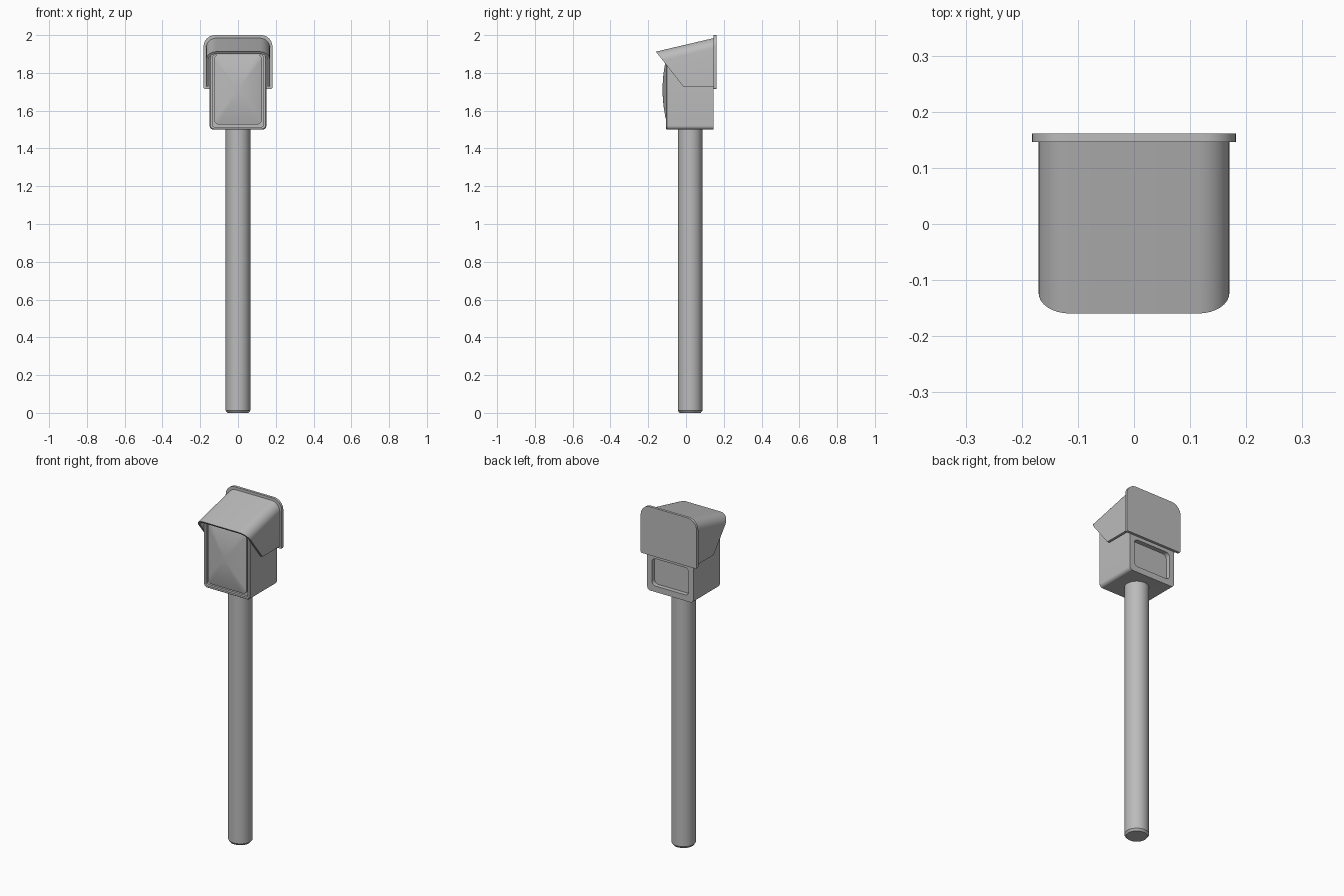
import bpy, bmesh
from math import sin, cos, pi, radians

if "Cube" in bpy.data.objects:
    bpy.data.objects.remove(bpy.data.objects["Cube"], do_unlink=True)

grey = bpy.data.materials.new("plain grey")
grey.use_nodes = True
grey.diffuse_color = (0.5, 0.5, 0.5, 1)
grey.node_tree.nodes["Principled BSDF"].inputs["Base Color"].default_value = (0.5, 0.5, 0.5, 1)


def arc(cx, cz, r, start, n=8):
    """Quarter circle of (x, z) points."""
    return [(cx + r * cos(start + i * pi / 2 / n), cz + r * sin(start + i * pi / 2 / n))
            for i in range(n + 1)]


def rounded(w, z0, z1, r_top, r_bot):
    """Closed rounded rectangle, half width w, as (x, z) points."""
    return (arc(w - r_top, z1 - r_top, r_top, 0)
            + arc(-w + r_top, z1 - r_top, r_top, pi / 2)
            + arc(-w + r_bot, z0 + r_bot, r_bot, pi)
            + arc(w - r_bot, z0 + r_bot, r_bot, 3 * pi / 2))


def at_y(outline, y):
    return [(x, y, z) for x, z in outline]


def loft(name, rings, tube=True):
    """Skin closed rings with end caps, or open strips wrapped into a shell."""
    bm = bmesh.new()
    rows = [[bm.verts.new(p) for p in ring] for ring in rings]
    n = len(rows[0])
    pairs = list(zip(rows, rows[1:]))
    if not tube:
        pairs.append((rows[-1], rows[0]))
    for a, b in pairs:
        for i in range(n if tube else n - 1):
            j = (i + 1) % n
            bm.faces.new((a[i], a[j], b[j], b[i]))
    if tube:
        bm.faces.new(rows[0])
        bm.faces.new(rows[-1])
    else:
        bm.faces.new([r[0] for r in rows])
        bm.faces.new([r[-1] for r in rows])
    bmesh.ops.recalc_face_normals(bm, faces=bm.faces)
    mesh = bpy.data.meshes.new(name)
    bm.to_mesh(mesh)
    bm.free()
    mesh.materials.append(grey)
    ob = bpy.data.objects.new(name, mesh)
    bpy.context.collection.objects.link(ob)
    bpy.ops.object.select_all(action='DESELECT')
    ob.select_set(True)
    bpy.context.view_layer.objects.active = ob
    bpy.ops.object.shade_smooth_by_angle(angle=radians(30))
    return ob


# Post: round column with a small chamfer at the foot
def circle(r, z, n=40):
    return [(r * cos(2 * pi * i / n), 0.022 + r * sin(2 * pi * i / n), z) for i in range(n)]

loft("post", [circle(0.056, 0), circle(0.065, 0.012), circle(0.065, 1.51)])

# Housing: raised rim round the front, sunken pocket in the back
def box(inset):
    return rounded(0.15 - inset, 1.5 + inset, 1.908 - inset, 0.03 - inset, 0.02 - inset / 2)

pocket = rounded(0.12, 1.535, 1.695, 0.025, 0.025)
loft("housing", [at_y(box(0.014), -0.09), at_y(box(0.014), -0.105), at_y(box(0.004), -0.105),
                 at_y(box(0), -0.1), at_y(box(0), 0.146),
                 at_y(pocket, 0.146), at_y(pocket, 0.12)])

# Screen: gently domed front panel
mid_z = 1.712
screen = rounded(0.126, 1.527, 1.897, 0.025, 0.025)
steps = 10
dome = [at_y(screen, -0.088)]
for k in range(steps):
    s = 1 - k / steps
    dome.append([(x * s, -0.1 - 0.024 * (1 - s * s), mid_z + (z - mid_z) * s) for x, z in screen])
loft("screen", dome)

# Hood: thin arched shell, sloping top, front edge cut back diagonally
SLOPE, CUT, BACK, FLOOR = 0.235, 0.786, 0.15, 1.728

def arch(inset):
    w, top, r = 0.17 - inset, 1.985 - inset, 0.055 - inset
    return [(w, FLOOR)] + arc(w - r, top - r, r, 0) + arc(-w + r, top - r, r, pi / 2) + [(-w, FLOOR)]

def front_edge(outline):
    ring = []
    for x, z in outline:
        m = 0 if z == FLOOR else SLOPE
        y = (-0.16 + CUT * (1.913 - z + m * BACK)) / (1 + CUT * m)
        ring.append((x, y, z - m * (BACK - y)))
    return ring

outer, inner = arch(0), arch(0.014)
loft("hood", [at_y(outer, BACK), front_edge(outer), front_edge(inner), at_y(inner, BACK)], tube=False)

# Back plate closing the hood
plate = rounded(0.182, 1.715, 2.0, 0.06, 0.008)
loft("back_plate", [at_y(plate, 0.146), at_y(plate, 0.161)])
